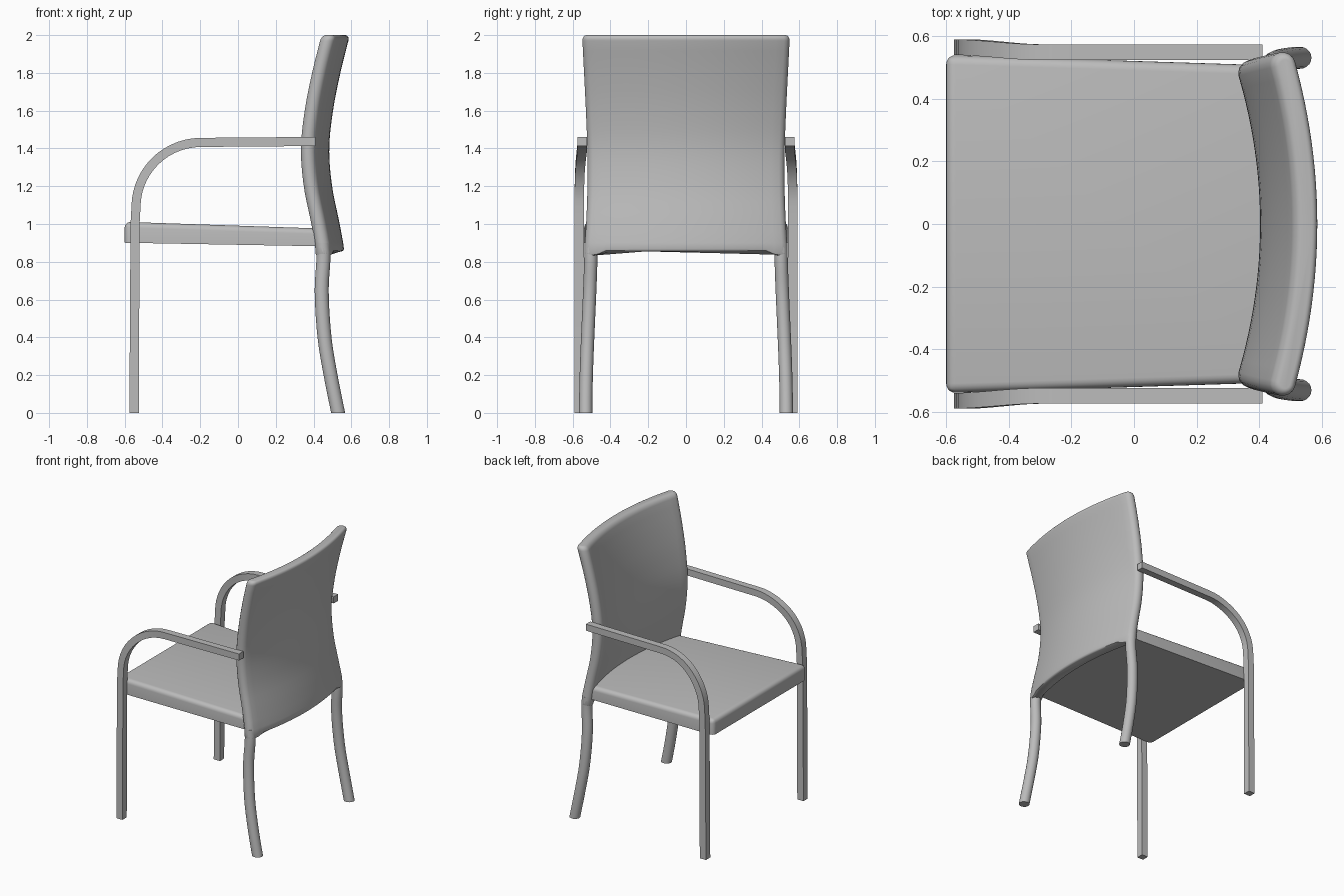
import bpy, bmesh, math
from mathutils import Vector

cube = bpy.data.objects.get("Cube")
if cube:
    bpy.data.objects.remove(cube, do_unlink=True)

grey = bpy.data.materials.new("plain grey")
grey.use_nodes = True
TONE = (0.5, 0.5, 0.5, 1)
grey.diffuse_color = TONE
grey.node_tree.nodes["Principled BSDF"].inputs["Base Color"].default_value = TONE


def finish(name, bm, angle):
    bmesh.ops.recalc_face_normals(bm, faces=bm.faces)
    mesh = bpy.data.meshes.new(name)
    bm.to_mesh(mesh)
    bm.free()
    mesh.materials.append(grey)
    obj = bpy.data.objects.new(name, mesh)
    bpy.context.collection.objects.link(obj)
    bpy.ops.object.select_all(action='DESELECT')
    obj.select_set(True)
    bpy.context.view_layer.objects.active = obj
    bpy.ops.object.shade_smooth_by_angle(angle=math.radians(angle))


def loft(name, rings, angle=40):
    """Skin a list of closed rings and cap both ends."""
    bm = bmesh.new()
    rows = [[bm.verts.new(p) for p in ring] for ring in rings]
    n = len(rows[0])
    for a, b in zip(rows, rows[1:]):
        for i in range(n):
            j = (i + 1) % n
            bm.faces.new((a[i], a[j], b[j], b[i]))
    bm.faces.new(rows[0])
    bm.faces.new(rows[-1])
    finish(name, bm, angle)


def spline(keys, t):
    """Smooth interpolation through (position, value) keys."""
    def slope(i):
        a, b = keys[max(i - 1, 0)], keys[min(i + 1, len(keys) - 1)]
        return (b[1] - a[1]) / (b[0] - a[0])
    i = 0
    while i < len(keys) - 2 and t > keys[i + 1][0]:
        i += 1
    (t0, v0), (t1, v1) = keys[i], keys[i + 1]
    h = t1 - t0
    u = (t - t0) / h
    return ((1 + 2 * u) * (1 - u) ** 2 * v0 + u * (1 - u) ** 2 * h * slope(i)
            + u * u * (3 - 2 * u) * v1 + u * u * (u - 1) * h * slope(i + 1))


def smooth(u):
    u = min(max(u, 0), 1)
    return u * u * (3 - 2 * u)


# Line of the rear leg and backrest edge, by height
EDGE_X = [(0, 0.53), (0.2, 0.49), (0.4, 0.458), (0.65, 0.443), (0.85, 0.452),
          (1.0, 0.428), (1.2, 0.388), (1.4, 0.373), (1.6, 0.393), (1.8, 0.432), (2, 0.482)]
HALF_WIDTH = [(0.85, 0.54), (1.0, 0.529), (1.2, 0.522), (1.45, 0.524), (2, 0.55)]
R, SAG, BOTTOM = 0.04, 0.07, 0.855


def back_ring(z, r):
    """Bowed slab section with round ends."""
    half = spline(HALF_WIDTH, z) - R
    cx = spline(EDGE_X, z)
    centre, normal = [], []
    for k in range(25):
        y = half * (k / 12 - 1)
        centre.append(Vector((cx + SAG * (1 - (y / half) ** 2), y, z)))
        normal.append(Vector((1, 2 * SAG * y / half ** 2, 0)).normalized())
    ring = [c + n * r for c, n in zip(centre, normal)]
    for k in range(1, 8):
        a = math.pi * k / 8
        n = normal[-1]
        ring.append(centre[-1] + r * (n * math.cos(a) + Vector((-n.y, n.x, 0)) * math.sin(a)))
    ring += [c - n * r for c, n in zip(centre[::-1], normal[::-1])]
    for k in range(1, 8):
        a = math.pi * k / 8
        n = normal[0]
        ring.append(centre[0] - r * (n * math.cos(a) + Vector((-n.y, n.x, 0)) * math.sin(a)))
    # Lower edge dips into the legs
    for p in ring:
        if z < 0.9:
            p.z -= 0.025 * smooth((abs(p.y) - 0.44) / 0.04)
    return ring


# Backrest
levels = [(BOTTOM, R * 0.7), (BOTTOM + 0.004, R * 0.9), (BOTTOM + 0.012, R)]
levels += [(0.9 + 1.07 * k / 20, R) for k in range(21)]
levels += [(1.97 + 0.03 * math.sin(a), R * (0.4 + 0.6 * math.cos(a)))
           for a in (math.pi * k / 12 for k in range(1, 7))]
loft("backrest", [back_ring(z, r) for z, r in levels])

# Rear legs
for side, label in ((1, "left"), (-1, "right")):
    rings = []
    for k in range(19):
        z = 0.9 * k / 18
        cx, cy = spline(EDGE_X, z), 0.531 - 0.03 * smooth(z / 1.0)
        r = 0.037
        rings.append([(cx + r * math.cos(a), side * (cy + 0.95 * r * math.sin(a)), z)
                      for a in (math.tau * i / 20 for i in range(20))])
    loft("rear_leg_" + label, rings)

# Arms running down into the front legs
for side, label in ((1, "left"), (-1, "right")):
    path = [(-0.55, 0), (-0.545, 1.0)]
    path += [(-0.195 - 0.345 * math.cos(a), 1.09 + 0.342 * math.sin(a))
             for a in (math.pi / 2 * k / 14 for k in range(15))]
    path += [(0.41, 1.437)]
    rings = []
    for i, (x, z) in enumerate(path):
        a, b = path[max(i - 1, 0)], path[min(i + 1, len(path) - 1)]
        t = Vector((b[0] - a[0], b[1] - a[1])).normalized() * 0.024
        if i == 0:
            t = Vector((0, 0.025))
        y = 0.565 - 0.016 * smooth((x + 0.56) / 0.26)
        rings.append([(x - s * t.y, side * (y + w * 0.025), z + s * t.x)
                      for s, w in ((-1, -1), (1, -1), (1, 1), (-1, 1))])
    loft("arm_and_front_leg_" + label, rings, 30)

# Seat cushion
outline = [(-0.6, -0.54), (0.43, -0.507)]
outline += [(0.43 + 0.07 * math.cos(math.pi / 2 * k / 5), 0.507 * k / 5) for k in range(-4, 5)]
outline += [(0.43, 0.507), (-0.6, 0.54)]
bm = bmesh.new()
low = [bm.verts.new((x, y, 0.89 - 0.018 * x)) for x, y in outline]
high = [bm.verts.new((x, y, 0.991 - 0.034 * x)) for x, y in outline]
bm.faces.new(low)
bm.faces.new(high)
n = len(low)
for i in range(n):
    j = (i + 1) % n
    bm.faces.new((low[i], low[j], high[j], high[i]))
round_edges = []
for e in bm.edges:
    p, q = (v.co for v in e.verts)
    front_corner = p.x < -0.5 and q.x < -0.5
    top_edge = min(p.z, q.z) > 0.95 and min(p.x, q.x) < 0
    upright = abs(p.z - q.z) > 0.05
    if top_edge or (upright and front_corner):
        round_edges.append(e)
bmesh.ops.bevel(bm, geom=round_edges, offset=0.03, segments=5, profile=0.5, affect='EDGES')
finish("seat", bm, 40)
